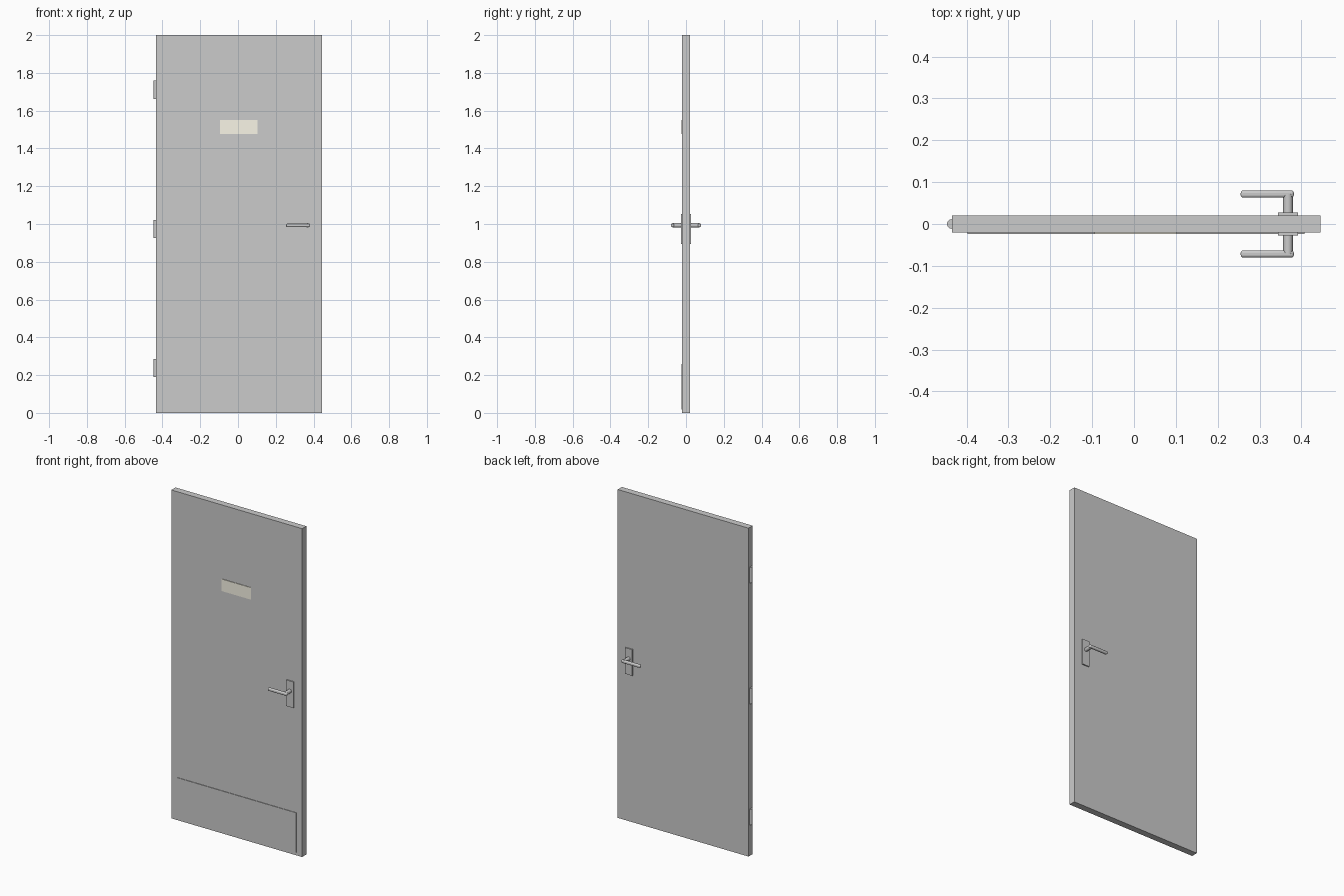
import bpy, math

if "Cube" in bpy.data.objects:
    bpy.data.objects.remove(bpy.data.objects["Cube"])


def box(name, x, y, z, bevel=0.0):
    """Box from (min, max) ranges on each axis, with optional rounded edges."""
    lo, hi = zip(x, y, z)
    bpy.ops.mesh.primitive_cube_add(size=1, location=[(a + b) / 2 for a, b in zip(lo, hi)])
    ob = bpy.context.object
    ob.name = name
    ob.scale = [b - a for a, b in zip(lo, hi)]
    bpy.ops.object.transform_apply(location=False, rotation=False, scale=True)
    if bevel:
        mod = ob.modifiers.new("round_edges", "BEVEL")
        mod.width, mod.segments = bevel, 4
        bpy.ops.object.shade_smooth_by_angle(angle=math.radians(35))
    return ob


def cylinder(name, radius, depth, location, rotation=(0, 0, 0)):
    bpy.ops.mesh.primitive_cylinder_add(vertices=24, radius=radius, depth=depth,
                                        location=location, rotation=rotation)
    bpy.context.object.name = name
    bpy.ops.object.shade_smooth_by_angle(angle=math.radians(35))


# Door leaf
box("door_leaf", (-0.435, 0.446), (-0.02, 0.02), (0, 2))

# Kick plate and sign plate on the front
box("kick_plate", (-0.398, 0.408), (-0.0235, -0.019), (0.018, 0.26))
sign = box("sign_plate", (-0.094, 0.103), (-0.0235, -0.019), (1.477, 1.55))
mat = bpy.data.materials.new("sign_beige")
mat.diffuse_color = (0.95, 0.92, 0.80, 1)
mat.use_nodes = True
mat.node_tree.nodes["Principled BSDF"].inputs["Base Color"].default_value = mat.diffuse_color
sign.data.materials.append(mat)

# Hinge barrels along the left edge
for label, z in (("bottom", 0.237), ("middle", 0.974), ("top", 1.711)):
    cylinder("hinge_" + label, 0.0115, 0.096, (-0.4355, 0, z))

# Handle sets on both faces: backplate, neck, lever
for side, s in (("front", -1), ("back", 1)):
    def span(a, b):
        return sorted((s * a, s * b))
    box("backplate_" + side, (0.344, 0.392), span(0.019, 0.027), (0.895, 1.054))
    cylinder("handle_neck_" + side, 0.0115, 0.052, (0.368, s * 0.046, 0.993),
             (math.pi / 2, 0, 0))
    box("lever_" + side, (0.255, 0.382), span(0.063, 0.08), (0.984, 1.002), 0.006)
